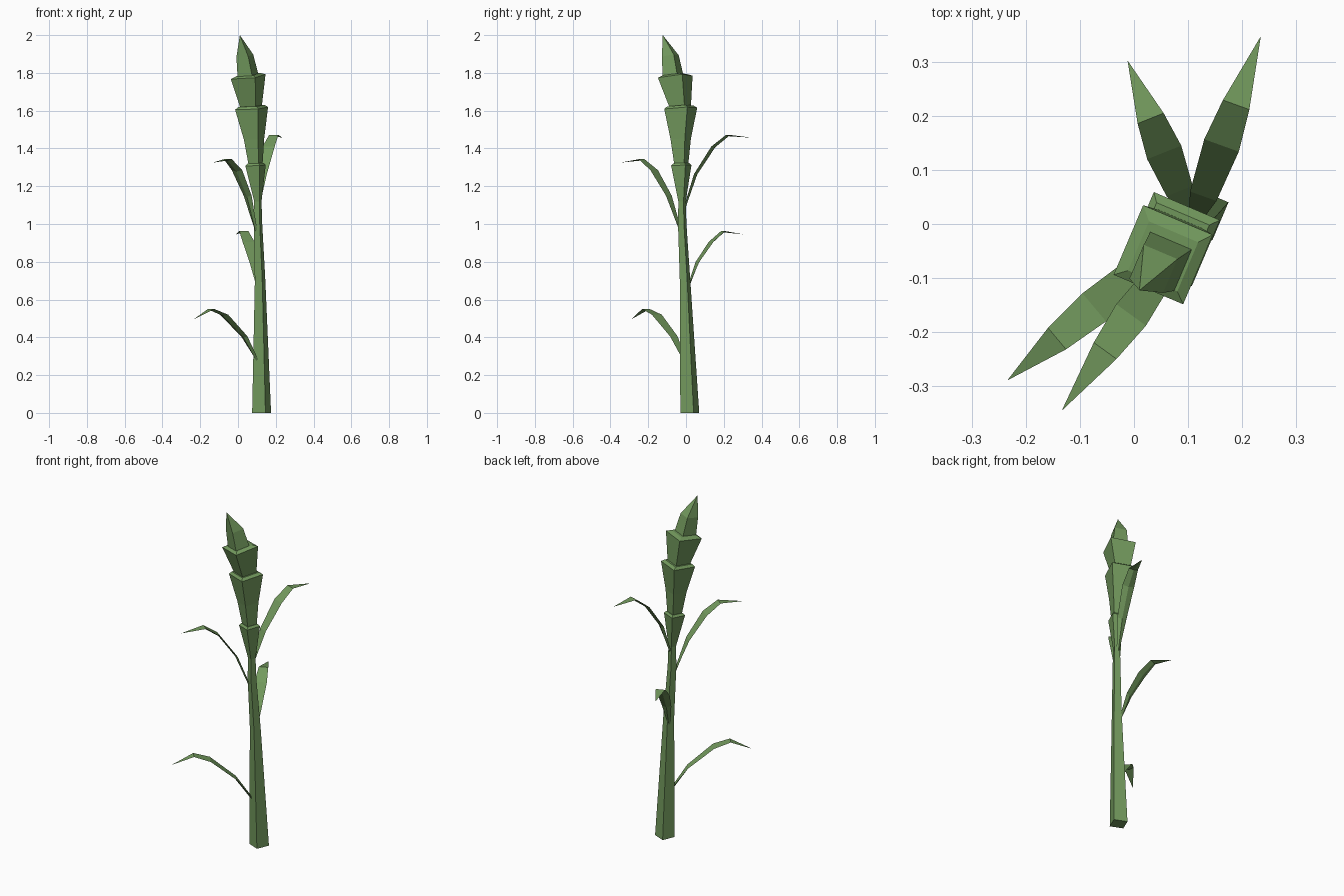
import bpy
import bmesh
import math
from mathutils import Vector

default_cube = bpy.data.objects.get("Cube")
if default_cube:
    bpy.data.objects.remove(default_cube, do_unlink=True)


def make_material(name, colour):
    material = bpy.data.materials.new(name)
    material.use_nodes = True
    material.diffuse_color = colour
    shader = material.node_tree.nodes["Principled BSDF"]
    shader.inputs["Base Color"].default_value = colour
    shader.inputs["Roughness"].default_value = 1
    return material


leaf_green = make_material("leaf green", (0.17, 0.32, 0.11, 1))


def square_ring(x, y, z, radius, slope=0):
    """Four corners of a turned square, lifted towards the back left by slope."""
    corners = []
    for quarter in range(4):
        angle = math.radians(22) + quarter * math.pi / 2
        dx, dy = radius * math.cos(angle), radius * math.sin(angle)
        corners.append(Vector((x + dx, y + dy, z + slope * (dx + dy))))
    return corners


def loft(name, rings, tip=None):
    """Bridge rings of equal size into a closed solid, ending flat or in a point."""
    bm = bmesh.new()
    loops = [[bm.verts.new(p) for p in ring] for ring in rings]
    count = len(loops[0])
    for low, high in zip(loops, loops[1:]):
        for i in range(count):
            j = (i + 1) % count
            bm.faces.new((low[i], low[j], high[j], high[i]))
    bm.faces.new(loops[0][::-1])
    if tip is None:
        bm.faces.new(loops[-1])
    else:
        apex = bm.verts.new(tip)
        for i in range(count):
            bm.faces.new((loops[-1][i], loops[-1][(i + 1) % count], apex))
    bmesh.ops.recalc_face_normals(bm, faces=bm.faces)
    mesh = bpy.data.meshes.new(name)
    bm.to_mesh(mesh)
    bm.free()
    mesh.materials.append(leaf_green)
    obj = bpy.data.objects.new(name, mesh)
    bpy.context.collection.objects.link(obj)
    return obj


# Tapering stalk and the flared sheaths stacked on it
sections = {
    "stalk": [(.125, .02, 0, .054), (.117, -.005, .7, .03),
              (.106, -.02, 1.0, .024), (.105, -.021, 1.12, .021)],
    "lower_sheath": [(.105, -.021, 1.12, .021), (.093, -.025, 1.31, .058, .03),
                     (.093, -.025, 1.322, .045, .03)],
    "middle_sheath": [(.093, -.025, 1.315, .04, .03), (.085, -.028, 1.45, .058, .04),
                      (.072, -.028, 1.612, .094, .06), (.07, -.03, 1.625, .075, .06)],
    "upper_sheath": [(.07, -.03, 1.615, .06, .06), (.054, -.057, 1.78, .099, .1),
                     (.054, -.06, 1.79, .07, .1)],
}
for name, rings in sections.items():
    loft(name, [square_ring(*ring) for ring in rings])

# Pointed bud leaning to the front right
loft("bud", [square_ring(.054, -.068, 1.778, .06, .1),
             square_ring(.036, -.083, 1.89, .048, .12)], tip=(.01, -.123, 2.0))


def make_leaf(name, base, tip, bends):
    """Arching blade with a flat top and a shallow keel below."""
    base = Vector(base)
    along = Vector((tip[0] - base.x, tip[1] - base.y, 0)).normalized()
    across = Vector((along.y, -along.x, 0))
    rings = []
    for (reach, rise), half_width in zip([(0, 0)] + bends, (.008, .026, .034, .026)):
        centre = base + along * reach + Vector((0, 0, rise))
        keel = (along * .6 - Vector((0, 0, .8))) * .009
        rings.append([centre - across * half_width, centre + across * half_width,
                      centre + keel])
    loft(name, rings, tip)


make_leaf("low_front_leaf", (.11, 0, .265), (-.235, -.29, .495),
          [(.1, .14), (.24, .255), (.33, .285)])
make_leaf("low_back_leaf", (.105, .01, .67), (-.012, .303, .945),
          [(.055, .13), (.132, .235), (.2, .293)])
make_leaf("high_front_leaf", (.095, -.03, .97), (-.134, -.346, 1.325),
          [(.075, .18), (.171, .315), (.253, .373)])
make_leaf("high_back_leaf", (.108, -.005, 1.1), (.235, .348, 1.457),
          [(.06, .165), (.16, .31), (.24, .372)])
